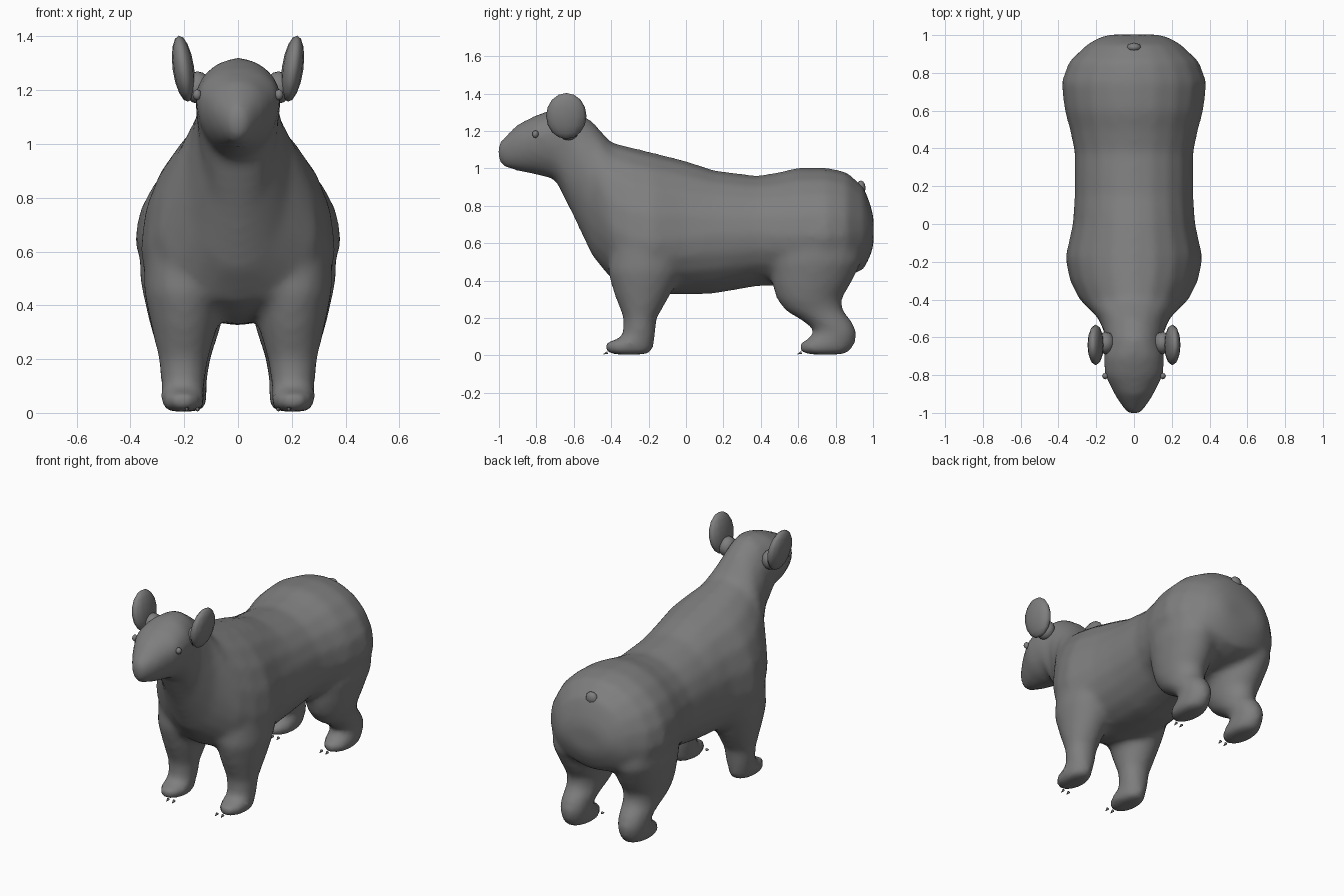
import bpy, bmesh, math
from mathutils import Matrix, Vector

grey = bpy.data.materials.new("grey_fur")
grey.diffuse_color = (0.21, 0.21, 0.21, 1)
N = 20
ANGLES = [2 * math.pi * i / N for i in range(N)]


def finish(bm, name):
    bmesh.ops.recalc_face_normals(bm, faces=bm.faces)
    for f in bm.faces:
        f.smooth = True
    mesh = bpy.data.meshes.new(name)
    bm.to_mesh(mesh)
    bm.free()
    mesh.materials.append(grey)
    ob = bpy.data.objects.new(name, mesh)
    bpy.context.collection.objects.link(ob)
    return ob


def loft(bm, rings):
    """Skin a closed tube through rings of points."""
    loops = [[bm.verts.new(p) for p in ring] for ring in rings]
    for a, b in zip(loops, loops[1:]):
        for i in range(N):
            j = (i + 1) % N
            bm.faces.new((a[i], a[j], b[j], b[i]))
    bm.faces.new(loops[0][::-1])
    bm.faces.new(loops[-1])


def body_ring(y, bottom, top, widest, w):
    ring = []
    for a in ANGLES:
        s = math.sin(a)
        h = top - widest if s > 0 else widest - bottom
        ring.append((w * math.cos(a), y, widest + h * s))
    return ring


def leg_ring(side, z, y0, y1, x0, x1):
    return [(side * ((x0 + x1) / 2 + (x1 - x0) / 2 * math.cos(a)),
             (y0 + y1) / 2 + (y1 - y0) / 2 * math.sin(a), z) for a in ANGLES]


# head, neck, trunk and rump sections: y, bottom, top, height of widest point, half width
TRUNK = [
    (-1.005, 1.04, 1.13, 1.09, 0.03), (-0.97, 1.005, 1.165, 1.10, 0.06),
    (-0.90, 0.985, 1.235, 1.13, 0.105), (-0.80, 0.965, 1.285, 1.17, 0.155),
    (-0.70, 0.94, 1.32, 1.17, 0.16), (-0.60, 0.74, 1.32, 1.10, 0.15),
    (-0.50, 0.53, 1.25, 0.90, 0.19), (-0.40, 0.41, 1.14, 0.68, 0.29),
    (-0.30, 0.36, 1.115, 0.62, 0.34), (-0.18, 0.33, 1.085, 0.60, 0.365),
    (0.0, 0.325, 1.04, 0.62, 0.325), (0.15, 0.33, 0.99, 0.64, 0.315),
    (0.38, 0.37, 0.96, 0.65, 0.315), (0.50, 0.375, 0.98, 0.64, 0.34),
    (0.60, 0.38, 1.005, 0.64, 0.368), (0.75, 0.40, 1.005, 0.64, 0.385),
    (0.86, 0.42, 0.98, 0.64, 0.345), (0.95, 0.46, 0.90, 0.65, 0.25),
    (0.985, 0.53, 0.81, 0.66, 0.19), (1.003, 0.59, 0.74, 0.66, 0.13)]

# leg sections: z, front y, back y, inner x, outer x
FRONT_LEG = [
    (0.005, -0.40, -0.20, 0.145, 0.265), (0.03, -0.44, -0.175, 0.125, 0.285),
    (0.065, -0.435, -0.17, 0.125, 0.287), (0.10, -0.34, -0.165, 0.125, 0.285),
    (0.20, -0.335, -0.155, 0.11, 0.295), (0.33, -0.385, -0.08, 0.075, 0.325),
    (0.45, -0.42, -0.02, 0.05, 0.35), (0.60, -0.40, 0.0, 0.10, 0.35)]
HIND_LEG = [
    (0.005, 0.64, 0.85, 0.14, 0.26), (0.03, 0.60, 0.885, 0.115, 0.285),
    (0.065, 0.61, 0.905, 0.115, 0.285), (0.12, 0.70, 0.915, 0.115, 0.285),
    (0.18, 0.63, 0.89, 0.105, 0.29), (0.24, 0.53, 0.84, 0.09, 0.30),
    (0.30, 0.485, 0.83, 0.07, 0.32), (0.38, 0.46, 0.88, 0.05, 0.34),
    (0.50, 0.45, 0.94, 0.05, 0.365), (0.62, 0.50, 0.92, 0.10, 0.365)]

# one skin blended over trunk and legs
bm = bmesh.new()
loft(bm, [body_ring(*r) for r in TRUNK])
for side in (-1, 1):
    for leg in (FRONT_LEG, HIND_LEG):
        loft(bm, [leg_ring(side, *r) for r in leg])
body = finish(bm, "body")
remesh = body.modifiers.new("blend", 'REMESH')
remesh.mode = 'VOXEL'
remesh.voxel_size = 0.022
remesh.use_smooth_shade = True
smooth = body.modifiers.new("soften", 'SMOOTH')
smooth.factor = 0.5
smooth.iterations = 6


def blob(name, centre, size, tilt=0.0, segments=12):
    bm = bmesh.new()
    bmesh.ops.create_uvsphere(bm, u_segments=segments, v_segments=segments // 2 + 2, radius=1)
    m = (Matrix.Translation(centre) @ Matrix.Rotation(tilt, 4, 'Y')
         @ Matrix.Diagonal((*size, 1)))
    bmesh.ops.transform(bm, matrix=m, verts=bm.verts)
    return finish(bm, name)


for side, label in ((-1, "left"), (1, "right")):
    # round ears leaning outward, with roots into the head
    blob(label + "_ear", (side * 0.203, -0.64, 1.28), (0.04, 0.108, 0.124), side * 0.14)
    blob(label + "_ear_root", (side * 0.15, -0.63, 1.21), (0.05, 0.06, 0.06))
    # eyes
    blob(label + "_eye", (side * 0.152, -0.805, 1.183), (0.017, 0.017, 0.02), segments=8)
    # claws
    for foot, y in (("front", -0.43), ("hind", 0.607)):
        for k, x in enumerate((0.15, 0.19)):
            bm = bmesh.new()
            bmesh.ops.create_cone(bm, cap_ends=True, segments=5, radius1=0.009,
                                  radius2=0.001, depth=0.024)
            m = Matrix.Translation((side * x, y, 0.0105)) @ Matrix.Rotation(math.radians(110), 4, 'X')
            bmesh.ops.transform(bm, matrix=m, verts=bm.verts)
            finish(bm, f"{label}_{foot}_claw_{k + 1}")

# stub tail
blob("tail", (0, 0.935, 0.895), (0.04, 0.025, 0.04), segments=8)
